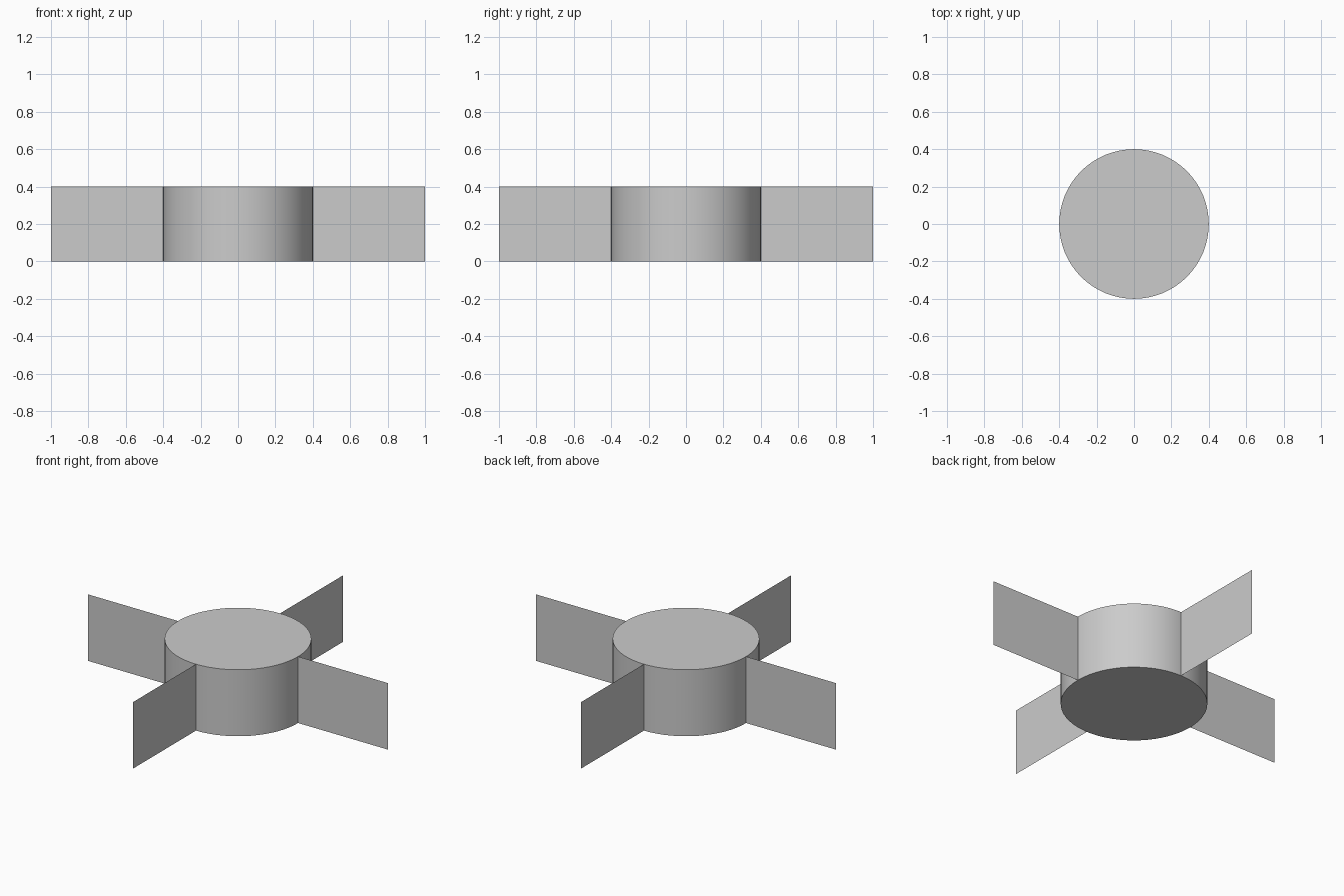
import bpy
import math

if "Cube" in bpy.data.objects:
    bpy.data.objects.remove(bpy.data.objects["Cube"])

HUB_R, TIP_R, HEIGHT = 0.4, 1.0, 0.4

# Round closed hub
bpy.ops.mesh.primitive_cylinder_add(vertices=64, radius=HUB_R, depth=HEIGHT,
                                    location=(0, 0, HEIGHT / 2))
hub = bpy.context.object
hub.name = "hub"
bpy.ops.object.shade_smooth_by_angle(angle=math.radians(30))


# Paper-thin upright blade running from the hub wall to the tip
def add_blade(name, angle):
    mesh = bpy.data.meshes.new(name)
    mesh.from_pydata([(HUB_R, 0, 0), (TIP_R, 0, 0),
                      (TIP_R, 0, HEIGHT), (HUB_R, 0, HEIGHT)],
                     [], [(0, 1, 2, 3)])
    blade = bpy.data.objects.new(name, mesh)
    blade.rotation_euler.z = angle
    bpy.context.collection.objects.link(blade)


# Four blades a quarter turn apart
for i, side in enumerate(("right", "back", "left", "front")):
    add_blade(f"{side}_blade", i * math.pi / 2)
